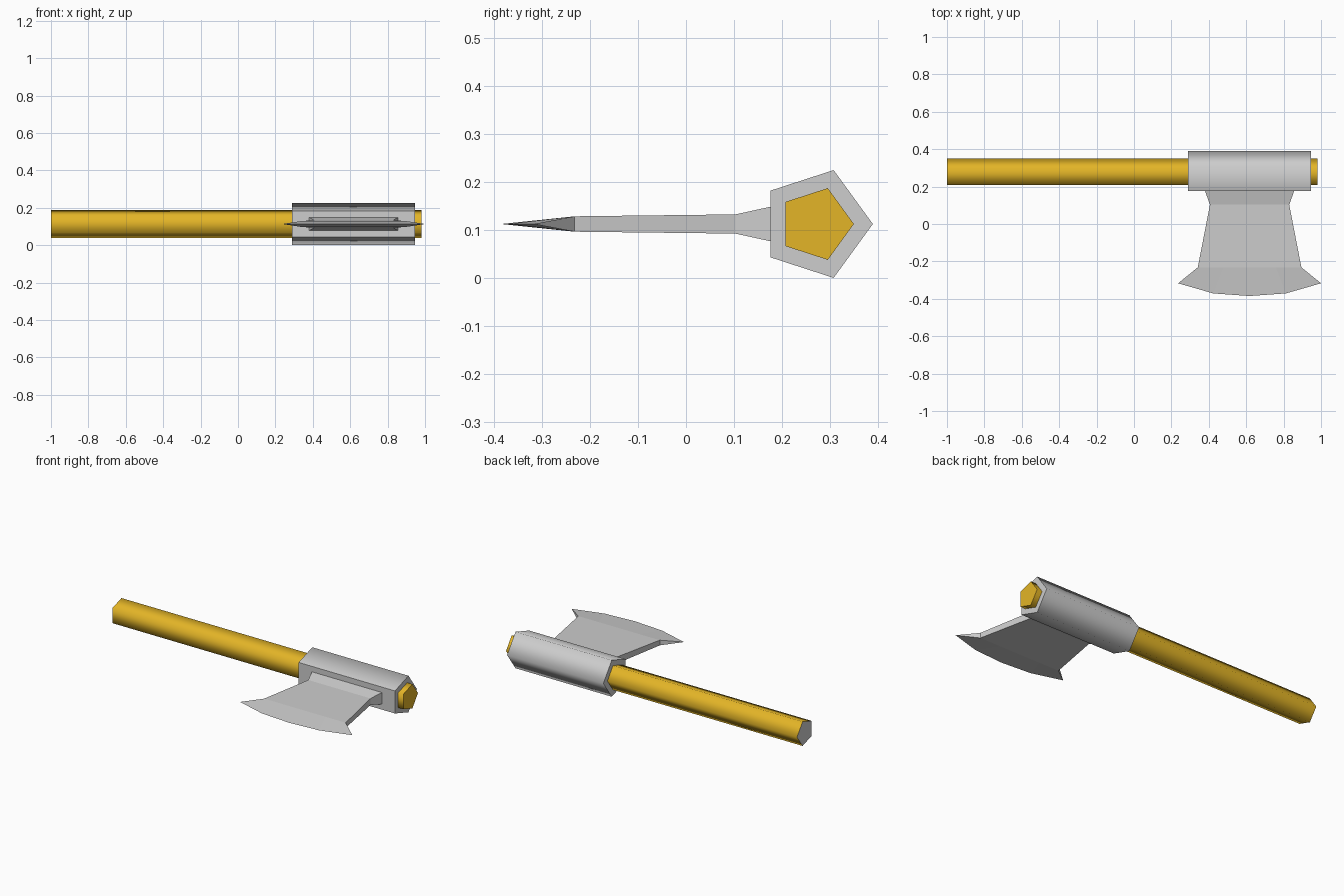
import bpy, bmesh, math

cube = bpy.data.objects.get("Cube")
if cube:
    bpy.data.objects.remove(cube, do_unlink=True)


def material(name, rgb):
    m = bpy.data.materials.new(name)
    m.use_nodes = True
    m.diffuse_color = (*rgb, 1)
    m.node_tree.nodes["Principled BSDF"].inputs["Base Color"].default_value = (*rgb, 1)
    return m


steel = material("steel grey", (0.61, 0.61, 0.61))
wood = material("golden wood", (0.77, 0.46, 0.02))

AXIS_Y, AXIS_Z = 0.271, 0.113


def finish(name, bm, *mats):
    bmesh.ops.recalc_face_normals(bm, faces=bm.faces)
    me = bpy.data.meshes.new(name)
    bm.to_mesh(me)
    bm.free()
    for m in mats:
        me.materials.append(m)
    ob = bpy.data.objects.new(name, me)
    bpy.context.collection.objects.link(ob)
    return ob


def five_sided_bar(x0, x1, radius):
    """Pentagonal bar along x, one corner towards the back, smooth sides."""
    bm = bmesh.new()
    rings = []
    for x in (x0, x1):
        rings.append([bm.verts.new((x, AXIS_Y + radius * math.cos(a), AXIS_Z + radius * math.sin(a)))
                      for a in (math.tau * i / 5 for i in range(5))])
        bm.faces.new(rings[-1])
    for i in range(5):
        j = (i + 1) % 5
        f = bm.faces.new((rings[0][i], rings[0][j], rings[1][j], rings[1][i]))
        f.smooth = True
    bmesh.ops.recalc_face_normals(bm, faces=bm.faces)
    return bm


# Handle, with a grey butt end
bm = five_sided_bar(-1.0, 0.98, 0.0785)
for f in bm.faces:
    f.material_index = 1 if f.normal.x < -0.9 else 0
finish("handle", bm, wood, steel)

# Collar around the handle, flat where the blade joins it
bm = five_sided_bar(0.29, 0.945, 0.118)
for f in bm.faces:
    if f.normal.y < -0.9:
        f.smooth = False
finish("head_collar", bm, steel)

# Blade: sections from the collar (y, half width, half thickness), then the edge
CENTRE_X = 0.618
SECTIONS = [(0.176, 0.238, 0.036), (0.103, 0.212, 0.02), (-0.232, 0.277, 0.016)]
EDGE_Y = [-0.317, -0.371, -0.385, -0.371, -0.317]
STEPS = [-1, -0.51, 0, 0.51, 1]

bm = bmesh.new()
edge = [bm.verts.new((CENTRE_X + 0.382 * t, y, AXIS_Z)) for t, y in zip(STEPS, EDGE_Y)]
sides = []
for s in (1, -1):
    rows = [[bm.verts.new((CENTRE_X + w * t, y, AXIS_Z + s * h)) for t in STEPS]
            for y, w, h in SECTIONS] + [edge]
    for a, b in zip(rows, rows[1:]):
        for i in range(4):
            bm.faces.new((a[i], a[i + 1], b[i + 1], b[i]))
    sides.append(rows)
top, bottom = sides
for c in (0, -1):
    for r in range(2):
        bm.faces.new((top[r][c], top[r + 1][c], bottom[r + 1][c], bottom[r][c]))
    bm.faces.new((top[2][c], edge[c], bottom[2][c]))
bm.faces.new(top[0] + bottom[0][::-1])
finish("blade", bm, steel)
